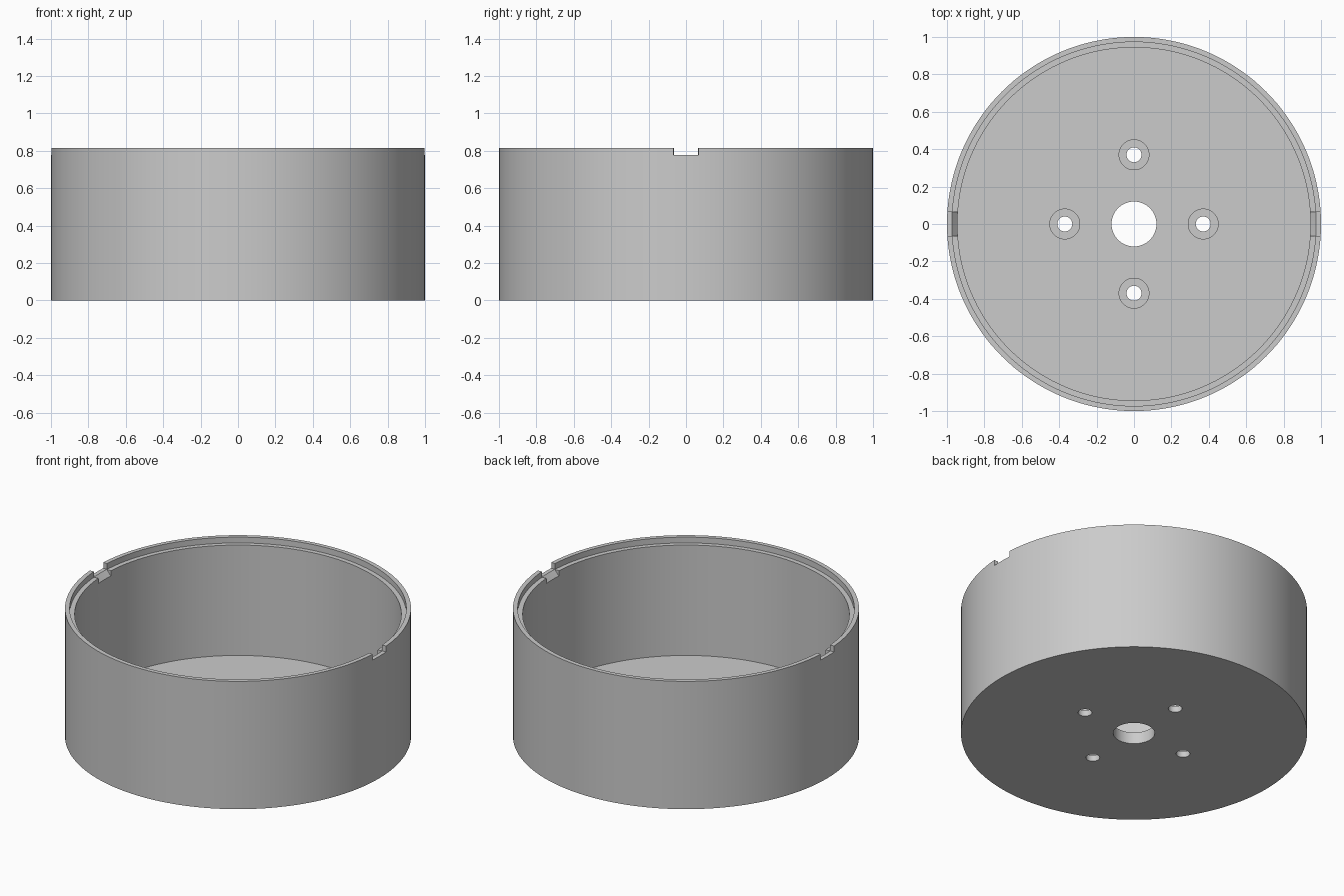
import bpy, bmesh, math
from mathutils import Matrix, Vector

cube = bpy.data.objects.get("Cube")
if cube:
    bpy.data.objects.remove(cube, do_unlink=True)

HEIGHT, LEDGE, FLOOR = 0.815, 0.778, 0.074
LIP_R, INNER_R, BORE_R = 0.973, 0.944, 0.12

grey = bpy.data.materials.new("light grey")
grey.use_nodes = True
colour = (0.6, 0.6, 0.6, 1)
grey.diffuse_color = colour
grey.node_tree.nodes["Principled BSDF"].inputs["Base Color"].default_value = colour


def new_object(name, bm):
    bmesh.ops.recalc_face_normals(bm, faces=bm.faces)
    mesh = bpy.data.meshes.new(name)
    bm.to_mesh(mesh)
    bm.free()
    obj = bpy.data.objects.new(name, mesh)
    bpy.context.collection.objects.link(obj)
    mesh.materials.append(grey)
    return obj


def revolve(name, profile, start, sweep, steps):
    """Turn a closed (radius, height) profile about z."""
    full = sweep >= 2 * math.pi
    bm = bmesh.new()
    rings = []
    for i in range(steps if full else steps + 1):
        turn = Matrix.Rotation(start + sweep * i / steps, 3, 'Z')
        rings.append([bm.verts.new(turn @ Vector((r, 0, z))) for r, z in profile])
    n = len(profile)
    pairs = list(zip(rings, rings[1:])) + ([(rings[-1], rings[0])] if full else [])
    for a, b in pairs:
        for j in range(n):
            k = (j + 1) % n
            bm.faces.new((a[j], a[k], b[k], b[j]))
    if not full:
        bm.faces.new(rings[0])
        bm.faces.new(rings[-1])
    return new_object(name, bm)


def cylinder(name, x, y, radius, low, high):
    bm = bmesh.new()
    bmesh.ops.create_cone(bm, cap_ends=True, segments=48, radius1=radius, radius2=radius,
                          depth=high - low,
                          matrix=Matrix.Translation((x, y, (low + high) / 2)))
    return new_object(name, bm)


def cut(target, cutter):
    cutter.hide_render = True
    mod = target.modifiers.new("cut", 'BOOLEAN')
    mod.operation = 'DIFFERENCE'
    mod.solver = 'EXACT'
    mod.object = cutter
    bpy.ops.object.modifier_apply(modifier=mod.name)
    bpy.data.objects.remove(cutter, do_unlink=True)


# Round cup: floor with centre bore, wall, and stepped lip
cup = revolve("round_housing", [
    (BORE_R, 0), (1, 0), (1, HEIGHT), (LIP_R, HEIGHT), (LIP_R, LEDGE),
    (INNER_R, LEDGE), (INNER_R, FLOOR), (BORE_R, FLOOR)], 0, 2 * math.pi, 144)
bpy.ops.object.select_all(action='DESELECT')
cup.select_set(True)
bpy.context.view_layer.objects.active = cup

# Four counterbored screw holes in the floor
for i in range(4):
    angle = i * math.pi / 2
    x, y = 0.37 * math.cos(angle), 0.37 * math.sin(angle)
    cut(cup, cylinder("screw_hole_cutter", x, y, 0.04, -0.1, 0.2))
    cut(cup, cylinder("counterbore_cutter", x, y, 0.08, FLOOR / 2, 0.2))

# Pry notches on both sides, sloping down toward the inside
half = math.radians(3.85)
notch = [(0.92, LEDGE - 0.06), (0.974, LEDGE), (1.05, LEDGE), (1.05, 0.9), (0.92, 0.9)]
for side in (0, math.pi):
    cut(cup, revolve("notch_cutter", notch, side - half, 2 * half, 4))

bpy.ops.object.shade_smooth_by_angle(angle=math.radians(30))
